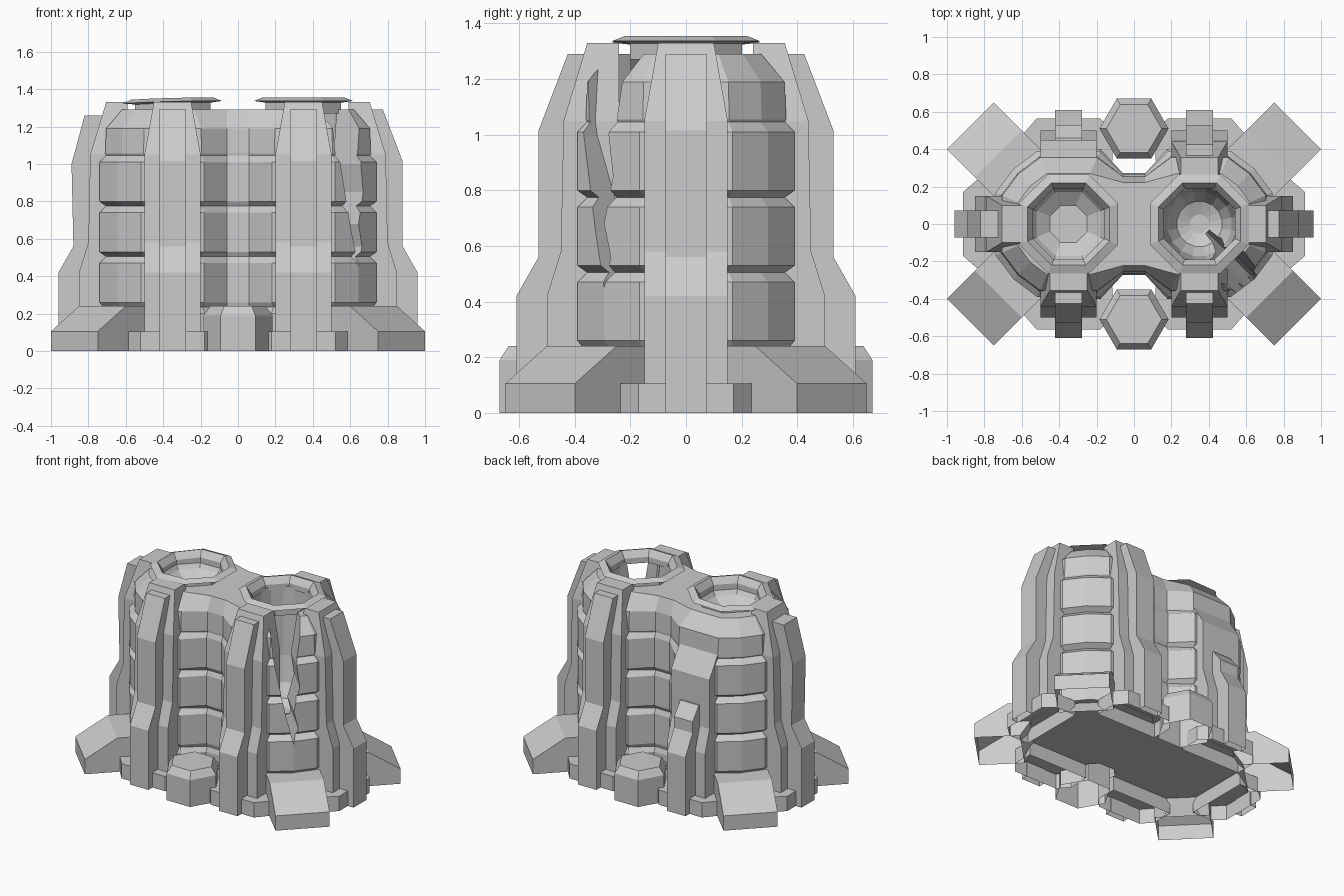
import bpy, bmesh
from math import cos, sin, pi, radians

if "Cube" in bpy.data.objects:
    bpy.data.objects.remove(bpy.data.objects["Cube"])

CX = 0.35  # tower centre offset


def loft(name, rings, bottom=False, top=True):
    """Skin a stack of equal-length point loops."""
    bm = bmesh.new()
    loops = [[bm.verts.new(p) for p in ring] for ring in rings]
    n = len(loops[0])
    for a, b in zip(loops, loops[1:]):
        for i in range(n):
            j = (i + 1) % n
            bm.faces.new((a[i], a[j], b[j], b[i]))
    if bottom:
        bm.faces.new(loops[0][::-1])
    if top:
        bm.faces.new(loops[-1])
    bmesh.ops.remove_doubles(bm, verts=bm.verts, dist=1e-5)
    bmesh.ops.recalc_face_normals(bm, faces=bm.faces)
    me = bpy.data.meshes.new(name)
    bm.to_mesh(me)
    bm.free()
    ob = bpy.data.objects.new(name, me)
    bpy.context.collection.objects.link(ob)
    return ob


def polar(cx, ang):
    """Map (tangent, radius, height) around a tower to world space."""
    c, s = cos(radians(ang)), sin(radians(ang))
    return lambda t, r, z: (cx + r * c - t * s, r * s + t * c, z)


def ngon(cx, cy, apothem, z, n=8, turn=0.5):
    r = apothem / cos(pi / n)
    return [(cx + r * cos(2 * pi * (i + turn) / n),
             cy + r * sin(2 * pi * (i + turn) / n), z) for i in range(n)]


def cut(ob, cutter):
    m = ob.modifiers.new("cut", 'BOOLEAN')
    m.operation, m.object, m.solver = 'DIFFERENCE', cutter, 'EXACT'
    bpy.context.view_layer.objects.active = ob
    bpy.ops.object.modifier_apply(modifier=m.name)


# twin-tower body: waisted outline stacked into bulging bands
def outline(a, z):
    q = [(0.06, -(0.12 + 0.38 * a)), (CX - 0.43 * a, -a), (CX + 0.43 * a, -a),
         (CX + 0.755 * a, -0.755 * a), (CX + a, -0.43 * a)]
    right = q + [(x, -y) for x, y in reversed(q)]
    return [(x, y, z) for x, y in right + [(-x, -y) for x, y in right]]


levels = [(0.40, 0.1), (0.40, 0.2), (0.37, 0.235)]
for z0 in (0.24, 0.51, 0.78):
    levels += [(0.39, z0 + 0.02), (0.39, z0 + 0.23), (0.355, z0 + 0.265)]
levels += [(0.36, 1.055), (0.355, 1.19), (0.27, 1.29)]
body = loft("twin_tower_body", [outline(a, z) for a, z in levels], bottom=True)


# octagonal rims around the tower mouths
def rim(name, cx):
    prof = [(0.265, 1.337), (0.22, 1.355), (0.19, 1.31), (0.19, 1.27), (0.202, 1.27), (0.202, 1.328)]
    return loft(name, [ngon(cx, 0, a, z) for a, z in prof + prof[:1]], top=False)


left_rim, right_rim = rim("left_rim", -CX), rim("right_rim", CX)
for v in left_rim.data.vertices:  # sagging outer edge
    v.co.z += 0.05 * min(0, v.co.x + CX)

# hollow the shafts and split the damaged corner
bowl = loft("bowl_cutter", [ngon(-CX, 0, a, z) for a, z in
            ((0.1, 1.19), (0.17, 1.24), (0.198, 1.28), (0.2, 1.5))], bottom=True)
pit = loft("pit_cutter", [ngon(CX, 0, a, z, 16) for a, z in
           ((0.05, 0.5), (0.12, 0.53), (0.17, 0.62), (0.196, 0.8), (0.198, 1.5))], bottom=True)
P = polar(CX, -45)
jag = [(0, .45), (.03, .56), (0, .68), (.04, .85), (.02, 1.0), (.05, 1.2), (.09, 1.45),
       (-.16, 1.45), (-.12, 1.0), (-.05, .65)]
crack = loft("crack_cutter", [[P(t, r, z) for t, z in jag] for r in (0.06, 0.7)], bottom=True)
cut(body, bowl)
cut(body, pit)
cut(body, crack)
cut(right_rim, crack)
for c in (bowl, pit, crack):
    bpy.data.objects.remove(c, do_unlink=True)

# buttresses: plinth block, tapered pilaster and stepped pier on three sides of each tower
PILASTER = [(.50, .105, .15), (.50, .42, .15), (.45, .58, .15), (.44, 1.05, .15), (.355, 1.33, .10)]
PIER = [(.61, 0, .56), (.61, .105, .56), (.61, .11, .44), (.61, .42, .44),
        (.53, .56, .4), (.53, 1.015, .4), (.425, 1.29, .32)]


def pilaster(name, P, prof):
    loft(name, [[P(w, .24, z), P(w, r, z), P(-w, r, z), P(-w, .24, z)] for r, z, w in prof])


def pier(name, P, prof):
    w = 0.073
    loft(name, [[P(w, b, z), P(w, r, z), P(-w, r, z), P(-w, b, z)] for r, z, b in prof])


for side, cx in (("left", -CX), ("right", CX)):
    for face, ang in (("front", -90), ("back", 90), ("outer", 0 if cx > 0 else 180)):
        P = polar(cx, ang)
        tag = side + "_" + face
        pil, pr = PILASTER, PIER
        if tag == "left_back":      # snapped off
            pil = PILASTER[:3] + [(.45, .93, .15), (.34, 1.1, .15)]
            pr = PIER[:5] + [(.53, .64, .4), (.46, .73, .4)]
        elif tag == "left_outer":   # bent outwards
            pr = PIER[:5] + [(.54, 1.0, .4), (.47, 1.26, .35)]
        pilaster(tag + "_pilaster", P, pil)
        pier(tag + "_pier", P, pr)
        half = [(.235, .34), (.235, .49), (.17, .565)]
        sec = half + [(-t, r) for t, r in reversed(half)]
        loft(tag + "_plinth", [[P(t, r, z) for t, r in sec] for z in (0, .105)])

    # diagonal wedge feet
    for face, s in (("front", -1), ("back", 1)):
        P = polar(cx, s * (45 if cx > 0 else 135))
        w = 0.177
        loft(side + "_" + face + "_foot",
             [[P(w, b, z), P(w, r, z), P(-w, r, z), P(-w, b, z)]
              for r, z, b in ((.742, 0, .45), (.742, .105, .38), (.53, .24, .36))])

# hexagonal pods at the waist
for name, y in (("front_pod", -0.51), ("back_pod", 0.51)):
    loft(name, [ngon(0, y, a, z, 6, 0) for a, z in ((.16, 0), (.16, .19), (.128, .24))])
